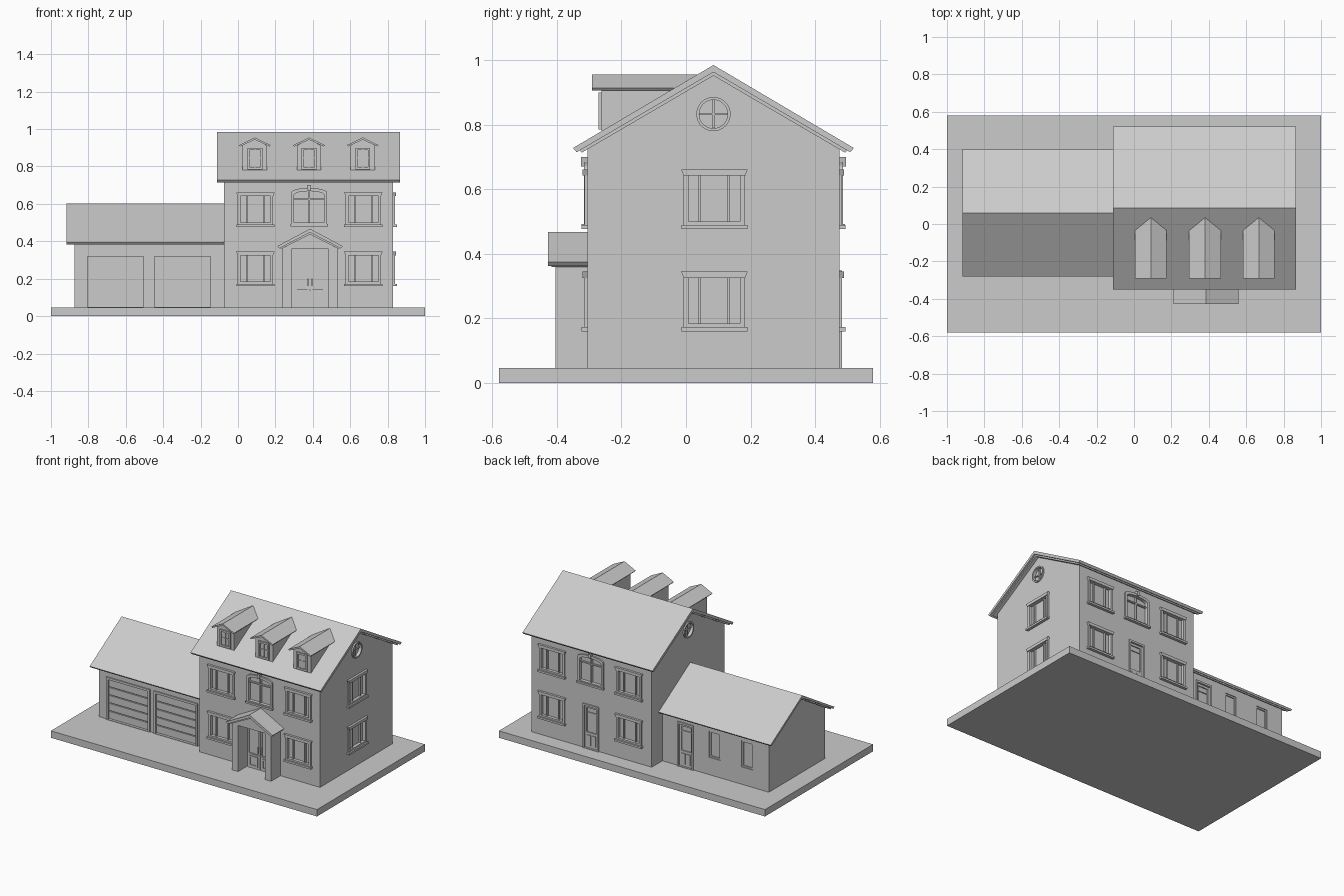
import bpy, bmesh, math
from mathutils import Matrix, Vector

if "Cube" in bpy.data.objects:
    bpy.data.objects.remove(bpy.data.objects["Cube"])

grey = bpy.data.materials.new("plain_grey")
grey.use_nodes = True
grey.diffuse_color = (0.6, 0.6, 0.6, 1)
grey.node_tree.nodes["Principled BSDF"].inputs["Base Color"].default_value = (0.6, 0.6, 0.6, 1)


# Wall frames: u runs along the wall, v is up, depth points out of the wall
def frame(x, y, degrees):
    return Matrix.Translation((x, y, 0)) @ Matrix.Rotation(math.radians(degrees), 4, "Z")


WORLD = frame(0, 0, 0)
SIDEWAYS = frame(0, 0, 90)
FRONT, BACK = frame(0, -0.305, 0), frame(0, 0.475, 180)
RIGHT, LEFT = frame(0.83, 0, 90), frame(-0.075, 0, -90)
GARAGE_FRONT, GARAGE_BACK = frame(0, -0.24, 0), frame(0, 0.36, 180)


class Part:
    """Collects prisms and rings into one named object."""

    def __init__(self, name, matrix=WORLD):
        self.name, self.matrix, self.bm = name, matrix, bmesh.new()

    def loop(self, outline, depth):
        return [self.bm.verts.new(self.matrix @ Vector((u, -depth, v))) for u, v in outline]

    def sides(self, a, b):
        for i in range(len(a)):
            j = (i + 1) % len(a)
            self.bm.faces.new((a[i], a[j], b[j], b[i]))

    def prism(self, outline, d0, d1):
        a, b = self.loop(outline, d0), self.loop(outline, d1)
        self.bm.faces.new(a)
        self.bm.faces.new(b)
        self.sides(a, b)
        return self

    def box(self, u0, u1, v0, v1, d0, d1):
        return self.prism(rect(u0, u1, v0, v1), d0, d1)

    def ring(self, outer, inner, d0, d1):
        loops = [self.loop(outer, d0), self.loop(outer, d1), self.loop(inner, d1), self.loop(inner, d0)]
        for i in range(4):
            self.sides(loops[i], loops[(i + 1) % 4])
        return self

    def finish(self):
        bmesh.ops.recalc_face_normals(self.bm, faces=self.bm.faces)
        mesh = bpy.data.meshes.new(self.name)
        self.bm.to_mesh(mesh)
        self.bm.free()
        mesh.materials.append(grey)
        obj = bpy.data.objects.new(self.name, mesh)
        bpy.context.collection.objects.link(obj)
        return obj


# Outlines
def rect(u0, u1, v0, v1):
    return [(u0, v0), (u1, v0), (u1, v1), (u0, v1)]


def arch(c, half, v0, spring, rise):
    top = [(c + half * math.cos(math.pi * i / 12), spring + rise * math.sin(math.pi * i / 12)) for i in range(13)]
    return [(c - half, v0), (c + half, v0)] + top


def circle(c, v, r):
    return [(c + r * math.cos(math.tau * i / 32), v + r * math.sin(math.tau * i / 32)) for i in range(32)]


def gable(c, half, v0, eave, ridge):
    return [(c - half, v0), (c + half, v0), (c + half, eave), (c, ridge), (c - half, eave)]


def chevron(c, half, eave, ridge, thick):
    return [(c - half, eave), (c, ridge), (c + half, eave),
            (c + half - thick / 2, eave - thick * 0.6), (c, ridge - thick), (c - half + thick / 2, eave - thick * 0.6)]


house_cut, garage_cut = Part("house_cutter"), Part("garage_cutter")
RECESS = 0.012


def cut(cutter, wall, outline):
    cutter.matrix = wall
    cutter.prism(outline, -RECESS, 0.02)


# Wide window with flared head, sill and mullions
def window(name, wall, c, v):
    h, top = 0.095, v + 0.185
    inner = rect(c - h + 0.015, c + h - 0.015, v + 0.024, top - 0.02)
    cut(house_cut, wall, inner)
    p = Part(name, wall)
    p.ring(rect(c - h, c + h, v + 0.01, top - 0.005), inner, -0.002, 0.009)
    p.prism([(c - h, top - 0.02), (c + h, top - 0.02), (c + h + 0.008, top), (c - h - 0.008, top)], 0, 0.015)
    p.box(c - h - 0.007, c + h + 0.007, v, v + 0.013, 0, 0.019)
    for m in (-0.045, 0.045):
        p.box(c + m - 0.004, c + m + 0.004, v + 0.02, top - 0.015, -RECESS - 0.002, 0)
    p.finish()


# Arched window with keystone
def arched_window(name, wall, c):
    inner = arch(c, 0.08, 0.5, 0.648, 0.02)
    cut(house_cut, wall, inner)
    p = Part(name, wall)
    p.ring(arch(c, 0.095, 0.48, 0.662, 0.023), inner, -0.002, 0.011)
    p.box(c - 0.1, c + 0.1, 0.48, 0.492, 0, 0.018)
    p.prism([(c - 0.006, 0.67), (c + 0.006, 0.67), (c + 0.011, 0.7), (c - 0.011, 0.7)], 0, 0.02)
    p.box(c - 0.004, c + 0.004, 0.49, 0.665, -RECESS - 0.002, 0)
    p.box(c - 0.085, c + 0.085, 0.62, 0.628, -RECESS - 0.002, 0)
    p.finish()


# Small door with glass above and two panels below
def back_door(name, wall, cutter, c):
    inner = rect(c - 0.05, c + 0.05, 0.05, 0.335)
    cut(cutter, wall, inner)
    p = Part(name, wall)
    p.ring(rect(c - 0.06, c + 0.06, 0.045, 0.348), inner, -0.002, 0.008)
    p.ring(rect(c - 0.05, c + 0.05, 0.05, 0.335), rect(c - 0.037, c + 0.037, 0.155, 0.32), -RECESS - 0.002, -0.005)
    for m in (-0.019, 0.019):
        p.box(c + m - 0.014, c + m + 0.014, 0.068, 0.138, -0.008, 0)
    p.box(c - 0.04, c + 0.04, 0.285, 0.291, -RECESS - 0.002, -0.006)
    p.finish()


for name, wall, centres in (("front", FRONT, (0.093, 0.67)), ("back", BACK, (-0.093, -0.67)), ("right", RIGHT, (0.088,))):
    for c in centres:
        window(name + "_lower_window", wall, c, 0.16)
        window(name + "_upper_window", wall, c, 0.477)
arched_window("front_arched_window", FRONT, 0.38)
arched_window("back_arched_window", BACK, -0.38)
back_door("house_back_door", BACK, house_cut, -0.38)
back_door("garage_back_door", GARAGE_BACK, garage_cut, 0.25)

# Round gable windows
for name, wall, c in (("right", RIGHT, 0.085), ("left", LEFT, -0.085)):
    cut(house_cut, wall, circle(c, 0.833, 0.044))
    p = Part(name + "_round_window", wall).ring(circle(c, 0.833, 0.053), circle(c, 0.833, 0.044), -0.002, 0.009)
    p.box(c - 0.003, c + 0.003, 0.79, 0.876, -RECESS - 0.002, -0.004)
    p.box(c - 0.043, c + 0.043, 0.83, 0.836, -RECESS - 0.002, -0.004)
    p.finish()

# Small garage windows at the back
for c in (0.468, 0.713):
    inner = rect(c - 0.042, c + 0.042, 0.165, 0.345)
    cut(garage_cut, GARAGE_BACK, inner)
    p = Part("garage_back_window", GARAGE_BACK)
    p.ring(inner, rect(c - 0.033, c + 0.033, 0.175, 0.335), -RECESS - 0.002, -0.005).finish()

# Garage doors: stacked panels set in a frame
for c in (-0.655, -0.297):
    inner = rect(c - 0.15, c + 0.15, 0.05, 0.32)
    cut(garage_cut, GARAGE_FRONT, inner)
    p = Part("garage_door", GARAGE_FRONT)
    p.ring(rect(c - 0.164, c + 0.164, 0.045, 0.335), inner, -0.002, 0.008)
    for i in range(5):
        v = 0.05 + i * 0.054
        p.box(c - 0.15, c + 0.15, v + 0.003, v + 0.051, -RECESS - 0.002, -0.004)
    p.finish()

# Base and wall bodies
Part("base_slab").box(-1, 1, 0, 0.047, -0.58, 0.58).finish()
house = Part("house_walls", SIDEWAYS).prism(gable(0.085, 0.39, 0.04, 0.732, 0.965), -0.075, 0.83).finish()
garage = Part("garage_walls", SIDEWAYS).prism(gable(0.06, 0.3, 0.04, 0.4, 0.583), -0.875, -0.07).finish()

# Sink the openings into the walls
for body, cutter in ((house, house_cut), (garage, garage_cut)):
    tool = cutter.finish()
    tool.hide_render = True
    mod = body.modifiers.new("openings", "BOOLEAN")
    mod.operation, mod.solver, mod.object = "DIFFERENCE", "EXACT", tool
    bpy.context.view_layer.objects.active = body
    bpy.ops.object.modifier_apply(modifier=mod.name)
    bpy.data.objects.remove(tool)

# Roofs with a thin lower layer
Part("house_roof", SIDEWAYS).prism(chevron(0.085, 0.435, 0.728, 0.985, 0.022), -0.112, 0.865).finish()
Part("house_roof_lining", SIDEWAYS).prism(chevron(0.085, 0.415, 0.722, 0.966, 0.014), -0.1, 0.853).finish()
Part("garage_roof", SIDEWAYS).prism(chevron(0.06, 0.342, 0.394, 0.602, 0.018), -0.917, -0.07).finish()
Part("garage_roof_lining", SIDEWAYS).prism(chevron(0.06, 0.325, 0.389, 0.586, 0.012), -0.905, -0.07).finish()

# Dormers
for c in (0.09, 0.38, 0.667):
    Part("dormer_body").prism(gable(c, 0.065, 0.755, 0.912, 0.945), -0.05, 0.262).finish()
    Part("dormer_roof").prism(chevron(c, 0.085, 0.914, 0.955, 0.012), -0.05, 0.292).finish()
    p = Part("dormer_window")
    p.ring(rect(c - 0.04, c + 0.04, 0.785, 0.9), rect(c - 0.029, c + 0.029, 0.797, 0.888), 0.26, 0.271)
    p.box(c - 0.003, c + 0.003, 0.79, 0.895, 0.26, 0.266)
    p.box(c - 0.035, c + 0.035, 0.842, 0.848, 0.26, 0.266)
    p.finish()

# Entrance porch
mid = 0.385
for u0 in (mid - 0.147, mid + 0.1):
    Part("porch_pillar").box(u0, u0 + 0.047, 0.04, 0.37, 0.3, 0.405).finish()
Part("porch_gable").prism([(mid - 0.147, 0.36), (mid + 0.147, 0.36), (mid, 0.45)], 0.3, 0.405).finish()
Part("porch_roof").prism(chevron(mid, 0.175, 0.374, 0.467, 0.02), 0.3, 0.428).finish()
Part("porch_roof_lining").prism(chevron(mid, 0.16, 0.367, 0.449, 0.012), 0.3, 0.416).finish()

# Double front door
p = Part("front_door", FRONT)
for s in (-1, 1):
    c = mid + s * 0.049
    p.ring(rect(c - 0.047, c + 0.047, 0.045, 0.355), rect(c - 0.035, c + 0.035, 0.145, 0.342), -0.002, 0.008)
    p.ring(rect(c - 0.034, c + 0.034, 0.06, 0.13), rect(c - 0.024, c + 0.024, 0.07, 0.12), 0.005, 0.013)
    p.box(c - 0.04, c + 0.04, 0.31, 0.316, -0.002, 0.006)
    p.box(mid + s * 0.011 - 0.003, mid + s * 0.011 + 0.003, 0.16, 0.2, 0.006, 0.018)
p.box(mid - 0.07, mid + 0.07, 0.136, 0.144, 0.005, 0.013)
p.finish()
